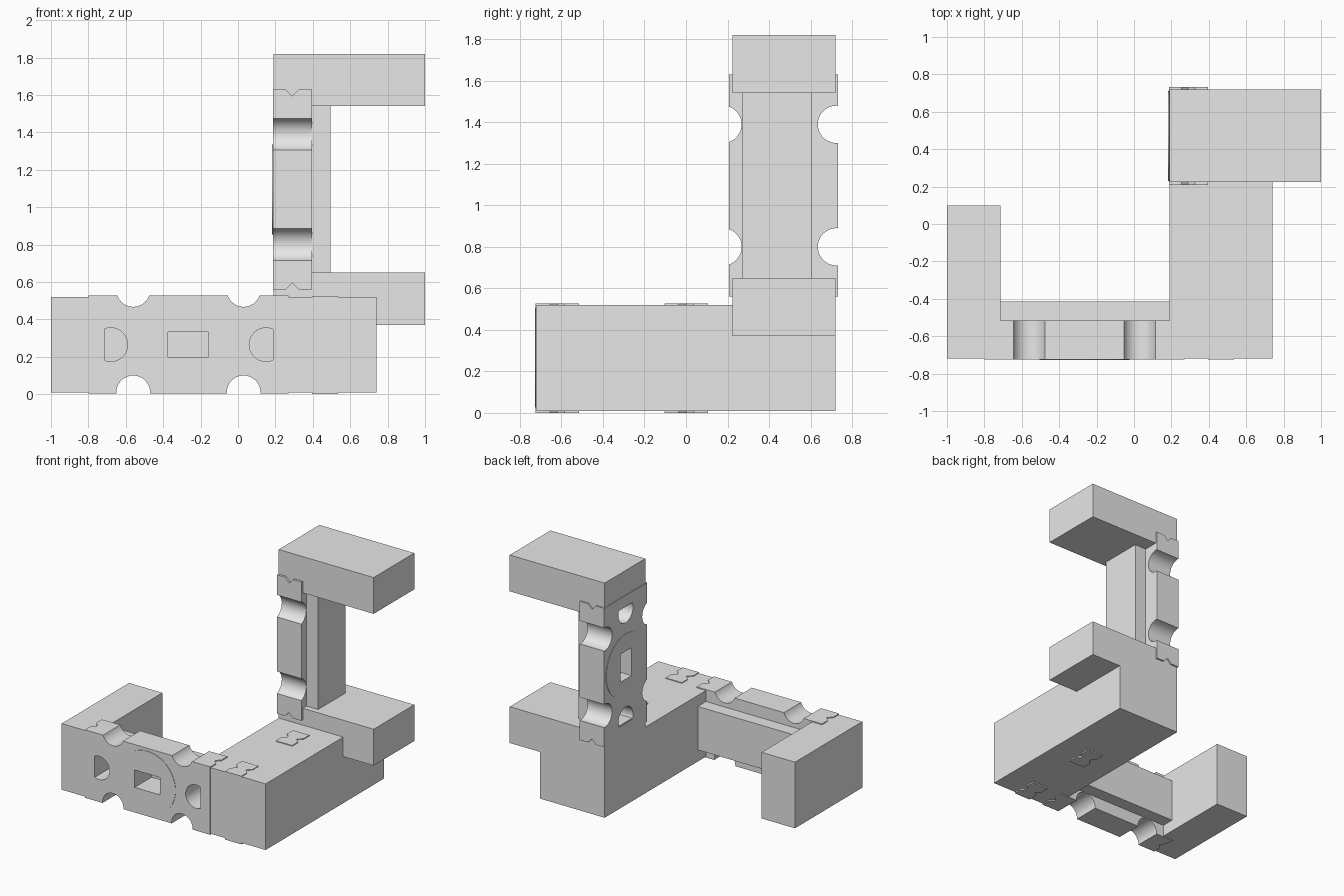
import bpy, bmesh, math
from mathutils import Matrix, Vector

cube = bpy.data.objects.get("Cube")
if cube:
    bpy.data.objects.remove(cube, do_unlink=True)

# Single light grey material
grey = bpy.data.materials.new("light grey")
grey.use_nodes = True
grey.diffuse_color = (0.8, 0.8, 0.8, 1)
grey.node_tree.nodes["Principled BSDF"].inputs["Base Color"].default_value = (0.8, 0.8, 0.8, 1)


def finish(name, bm, matrix=Matrix()):
    bm.transform(matrix)
    bmesh.ops.recalc_face_normals(bm, faces=bm.faces)
    mesh = bpy.data.meshes.new(name)
    bm.to_mesh(mesh)
    bm.free()
    mesh.materials.append(grey)
    obj = bpy.data.objects.new(name, mesh)
    bpy.context.collection.objects.link(obj)
    return obj


def prism(bm, outline, along, low, high):
    """Extrude a closed 2D outline along axis 'y' or 'z'."""
    def place(a, b, c):
        return (a, c, b) if along == 'y' else (a, b, c)
    face = bm.faces.new([bm.verts.new(place(a, b, low)) for a, b in outline])
    move = Vector(place(0, 0, high - low))
    result = bmesh.ops.extrude_face_region(bm, geom=[face])
    bmesh.ops.translate(bm, vec=move,
                        verts=[v for v in result["geom"] if isinstance(v, bmesh.types.BMVert)])


def rect(x0, x1, y0, y1):
    return [(x0, y0), (x1, y0), (x1, y1), (x0, y1)]


def circle(cx, cy, r, n=40, limit=9):
    """Circle clipped flat where it reaches the limit away from the origin."""
    pts = []
    for i in range(n):
        a = math.tau * i / n
        x = cx + r * math.cos(a)
        pts.append((max(-limit, min(limit, x)), cy + r * math.sin(a)))
    return pts


def box(name, x, y, z):
    bm = bmesh.new()
    prism(bm, rect(*x, *y), 'z', *z)
    return finish(name, bm)


def cut(obj, cutter):
    mod = obj.modifiers.new("holes", 'BOOLEAN')
    mod.operation = 'DIFFERENCE'
    mod.solver = 'EXACT'
    mod.object = cutter
    bpy.ops.object.select_all(action='DESELECT')
    bpy.context.view_layer.objects.active = obj
    obj.select_set(True)
    bpy.ops.object.modifier_apply(modifier=mod.name)
    bpy.ops.object.shade_smooth_by_angle(angle=math.radians(30))


def notched_ends(half_u, low, high, mid):
    """Strip outline with a V cut into both ends."""
    v = 0.035
    right = [(half_u, low), (half_u, mid - v), (half_u - v, mid), (half_u, mid + v), (half_u, high)]
    return right + [(-u, w) for u, w in reversed(right)]


def link_plate(name, matrix):
    """Plate with edge notches, two D holes, a slot and a face disc, plus its rear rail."""
    bm = bmesh.new()
    prism(bm, notched_ends(0.535, -0.004, 0.205, 0.1), 'z', -0.262, 0.262)
    plate = finish(name + "_plate", bm, matrix)

    bm = bmesh.new()
    prism(bm, circle(0, 0, 0.24, 64), 'y', -0.007, 0.05)
    disc = finish(name + "_disc", bm, matrix)

    bm = bmesh.new()
    prism(bm, rect(-0.108, 0.108, -0.067, 0.067), 'y', -0.1, 0.3)
    for side in (-1, 1):
        prism(bm, circle(side * 0.415, 0, 0.09, limit=0.452), 'y', -0.1, 0.3)
        for height in (0.292, -0.255):
            prism(bm, circle(side * 0.295, height, 0.09), 'y', -0.1, 0.3)
    bmesh.ops.remove_doubles(bm, verts=bm.verts, dist=0.0001)
    cutter = finish(name + "_cutter", bm, matrix)
    cutter.hide_render = True
    for part in (plate, disc):
        cut(part, cutter)
    bpy.data.objects.remove(cutter, do_unlink=True)

    # Rail behind the plate
    bm = bmesh.new()
    v0, v1 = (-0.165, 0.17) if name == "front" else (-0.135, 0.2)
    prism(bm, rect(-0.46, 0.46, v0, v1), 'y', 0.2, 0.305)
    finish(name + "_rail", bm, matrix)


# Lower bracket: end block and long arm
box("end_block", (-1, -0.715), (-0.72, 0.1), (0.01, 0.52))
box("long_arm", (0.19, 0.74), (-0.72, 0.72), (0.01, 0.52))
box("end_block_face", (-1, -0.77), (-0.72, -0.51), (0.01, 0.52))

# Upper bracket: two arms
box("lower_arm", (0.19, 1), (0.225, 0.72), (0.37, 0.65))
box("upper_arm", (0.19, 1), (0.225, 0.72), (1.54, 1.82))

# Front link lies along x, upright link stands along z
link_plate("front", Matrix.Translation((-0.265, -0.72, 0.265)))
turn = Matrix(((0, 1, 0, 0.19), (0, 0, -1, 0.47), (1, 0, 0, 1.095), (0, 0, 0, 1)))
link_plate("upright", turn)

# Bow-tie keys set through the long arm
for name, y in (("front_key", -0.62), ("middle_key", 0.0)):
    bm = bmesh.new()
    prism(bm, notched_ends(0.07, -0.104, 0.105, 0), 'z', 0, 0.526)
    finish(name, bm, Matrix.Translation((0.465, y, 0)))
